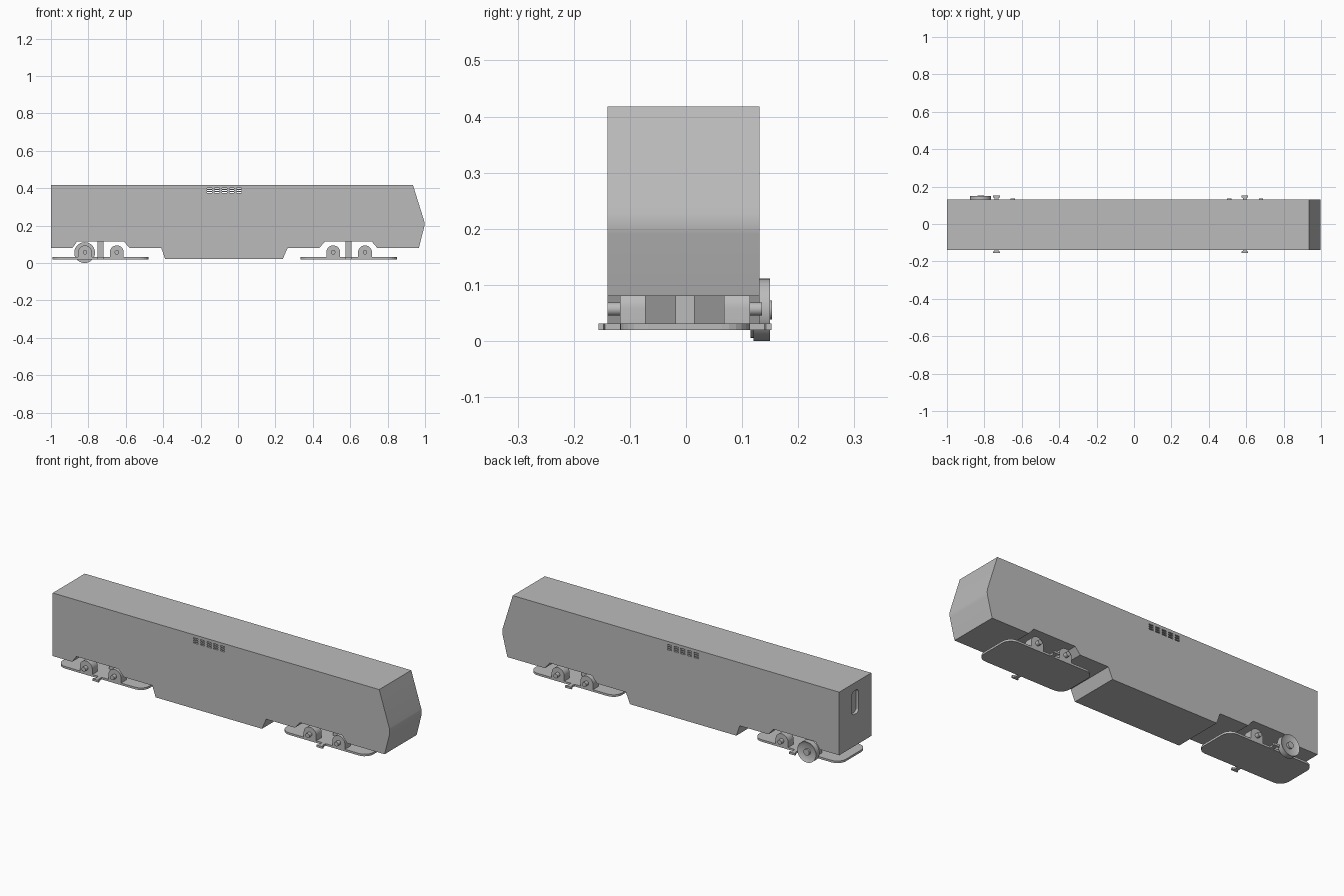
import bpy, bmesh, math
from mathutils import Vector

cube = bpy.data.objects.get("Cube")
if cube:
    bpy.data.objects.remove(cube, do_unlink=True)

grey = bpy.data.materials.new("plain grey")
grey.use_nodes = True
COLOUR = (0.5, 0.5, 0.5, 1)
grey.diffuse_color = COLOUR
grey.node_tree.nodes["Principled BSDF"].inputs["Base Color"].default_value = COLOUR

AXES = {"x": lambda u, v, d: (d, u, v),
        "y": lambda u, v, d: (u, d, v),
        "z": lambda u, v, d: (u, v, d)}


def prism(name, profile, axis, start, end, edit=None):
    """Extrude a flat outline along an axis."""
    bm = bmesh.new()
    place = AXES[axis]
    face = bm.faces.new([bm.verts.new(place(u, v, start)) for u, v in profile])
    moved = bmesh.ops.extrude_face_region(bm, geom=[face], use_keep_orig=True)
    shift = Vector(place(0, 0, end - start))
    bmesh.ops.translate(bm, vec=shift,
                        verts=[g for g in moved["geom"] if isinstance(g, bmesh.types.BMVert)])
    bmesh.ops.recalc_face_normals(bm, faces=bm.faces)
    if edit:
        edit(bm)
    mesh = bpy.data.meshes.new(name)
    bm.to_mesh(mesh)
    bm.free()
    obj = bpy.data.objects.new(name, mesh)
    bpy.context.collection.objects.link(obj)
    mesh.materials.append(grey)
    return obj


def rect(u0, u1, v0, v1):
    return [(u0, v0), (u1, v0), (u1, v1), (u0, v1)]


def rounded(u0, u1, v0, v1, r, n=6):
    corners = [(u1 - r, v1 - r), (u0 + r, v1 - r), (u0 + r, v0 + r), (u1 - r, v0 + r)]
    return [(cu + r * math.cos(a), cv + r * math.sin(a))
            for q, (cu, cv) in enumerate(corners)
            for a in [(q + i / n) * math.pi / 2 for i in range(n + 1)]]


def circle(u, v, r, n=32):
    return [(u + r * math.cos(2 * math.pi * i / n), v + r * math.sin(2 * math.pi * i / n))
            for i in range(n)]


def smooth(obj):
    bpy.ops.object.select_all(action="DESELECT")
    obj.select_set(True)
    bpy.context.view_layer.objects.active = obj
    bpy.ops.object.shade_smooth_by_angle(angle=math.radians(30))


def cut(target, cutter):
    cutter.hide_render = True
    mod = target.modifiers.new("cut", "BOOLEAN")
    mod.object = cutter
    mod.solver = "EXACT"
    bpy.context.view_layer.objects.active = target
    bpy.ops.object.modifier_apply(modifier=mod.name)
    bpy.data.objects.remove(cutter, do_unlink=True)


# Carriage body with pointed nose, bogie recesses and belly skirt
side = [(-1, 0.08), (-1, 0.418), (0.935, 0.418), (1, 0.21), (0.967, 0.08),
        (0.745, 0.08), (0.715, 0.115), (0.465, 0.115), (0.435, 0.08),
        (0.265, 0.08), (0.24, 0.022), (-0.39, 0.022), (-0.41, 0.08),
        (-0.58, 0.08), (-0.61, 0.115), (-0.86, 0.115), (-0.885, 0.08)]


def soften_nose(bm):
    tip = [e for e in bm.edges if all(v.co.x > 0.99 for v in e.verts)]
    bmesh.ops.bevel(bm, geom=tip, offset=0.02, segments=5, profile=0.5, affect="EDGES")


body = prism("carriage_body", side, "y", -0.14, 0.131, soften_nose)

# Louvre slits passing through both sides
for i in range(5):
    x = -0.152 + i * 0.0395
    for j in range(3):
        z = 0.373 + j * 0.0115
        cut(body, prism("vent_cutter", rect(x - 0.013, x + 0.013, z, z + 0.006), "y", -0.2, 0.2))

# Recessed window in the end wall
cut(body, prism("end_window_cutter", rounded(-0.032, 0.024, 0.25, 0.375, 0.018), "x", -1.05, -0.985))
smooth(body)

# Bogies
MID = -0.002
for label, xc in (("rear", -0.735), ("front", 0.592)):
    prism(label + "_bogie_plate",
          rounded(xc - 0.257, xc + 0.257, MID - 0.116, MID + 0.116, 0.05), "z", 0.02, 0.031)
    prism(label + "_pivot_post", rect(xc - 0.016, xc + 0.016, MID - 0.017, MID + 0.017), "z", 0.03, 0.117)
    for s, word in ((-1, "right"), (1, "left")):
        # T-shaped side step
        arm = [(-0.01, 0.11), (-0.01, 0.142), (-0.018, 0.145), (-0.018, 0.154),
               (0.018, 0.154), (0.018, 0.145), (0.01, 0.142), (0.01, 0.11)]
        prism(f"{label}_{word}_step", [(xc + u, MID + s * v) for u, v in arm], "z", 0.02, 0.031)
        for k, dx in enumerate((-0.083, 0.087)):
            x = xc + dx
            # Arched axle box with a stub axle
            arch = [(x - 0.037, 0.03), (x + 0.037, 0.03)]
            arch += [(x + 0.037 * math.cos(a), 0.058 + 0.036 * math.sin(a))
                     for a in [math.pi * i / 16 for i in range(17)]]
            smooth(prism(f"{label}_{word}_axle_box_{k + 1}", arch, "y",
                         MID + s * 0.07, MID + s * 0.116))
            smooth(prism(f"{label}_{word}_axle_{k + 1}", circle(x, 0.057, 0.012, 20), "y",
                         MID + s * 0.11, MID + s * 0.1375))


# Single wheel with dished face, inner rim and hub
def dish(bm):
    outer = max(bm.faces, key=lambda f: f.calc_center_median().y)
    bmesh.ops.inset_region(bm, faces=[outer], thickness=0.014)
    bmesh.ops.translate(bm, vec=(0, -0.008, 0), verts=outer.verts)


wx, wz = -0.82, 0.0555
smooth(prism("wheel_tread", circle(wx, wz, 0.0555, 40), "y", 0.12, 0.15, dish))
smooth(prism("wheel_inner_rim", circle(wx, wz, 0.05, 40), "y", 0.115, 0.121))
smooth(prism("wheel_hub", circle(wx, wz, 0.017, 24), "y", 0.12, 0.153))
